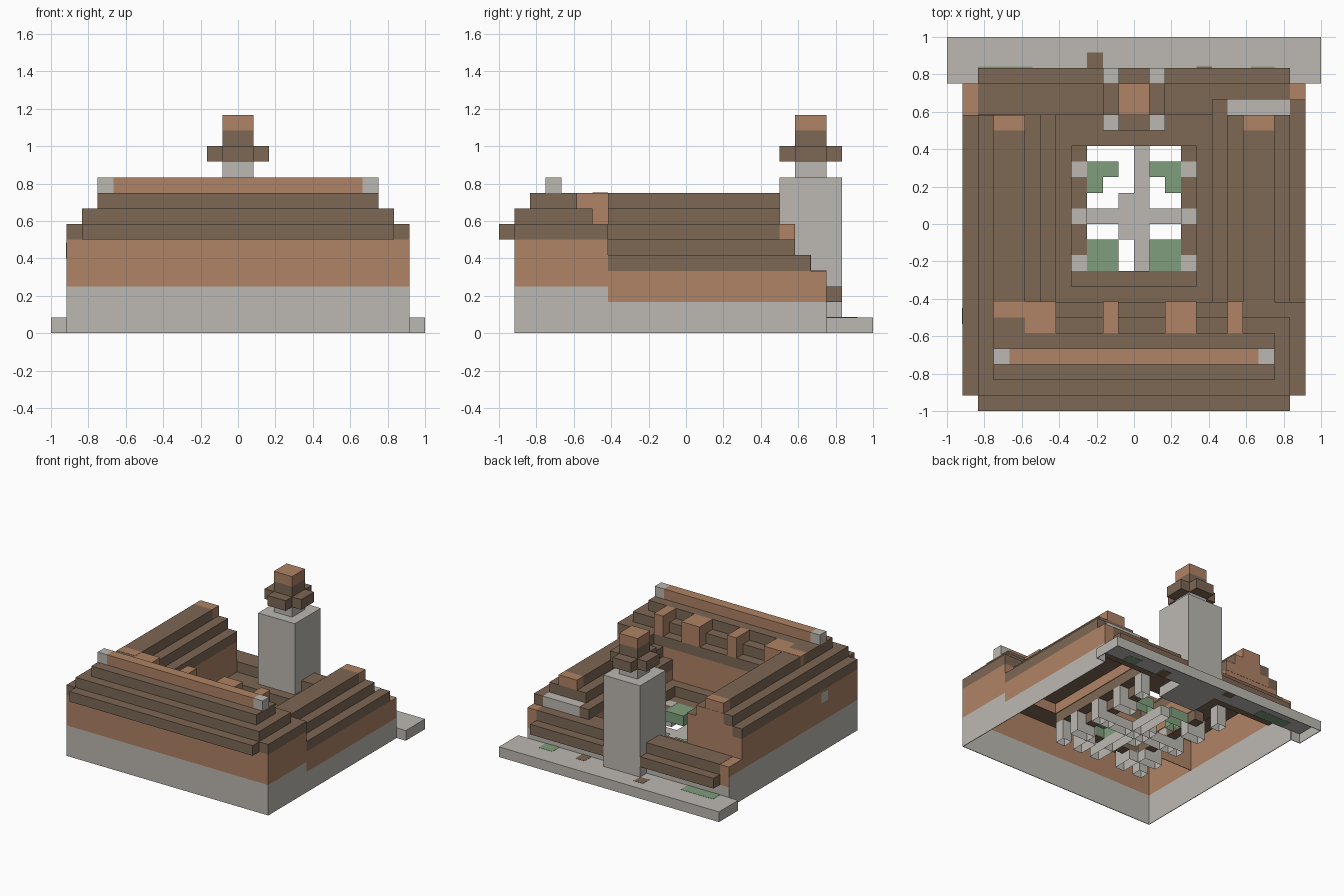
import bpy, bmesh

if "Cube" in bpy.data.objects:
    bpy.data.objects.remove(bpy.data.objects["Cube"])

U = 1 / 12  # one block


def lin(c):
    return tuple(((v + 0.055) / 1.055) ** 2.4 if v > 0.04 else v / 12.92 for v in c) + (1,)


def material(name, rgb):
    m = bpy.data.materials.new(name)
    m.diffuse_color = lin(rgb)
    m.use_nodes = True
    m.node_tree.nodes["Principled BSDF"].inputs["Base Color"].default_value = m.diffuse_color
    return m


GREY = material("pale_stone", (0.74, 0.725, 0.70))
CLAY = material("clay_wall", (0.685, 0.515, 0.395))
BROWN = material("brown_tile", (0.49, 0.405, 0.33))
GREEN = material("grass_green", (0.50, 0.62, 0.49))


def blocks(name, mat, boxes, open_bottom=False):
    """One object from boxes given in block units as x0, x1, y0, y1, z0, z1."""
    bm = bmesh.new()
    for x0, x1, y0, y1, z0, z1 in boxes:
        geo = bmesh.ops.create_cube(bm, size=1)
        for v in geo["verts"]:
            v.co = ((x0 + (v.co.x + .5) * (x1 - x0)) * U,
                    (y0 + (v.co.y + .5) * (y1 - y0)) * U,
                    (z0 + (v.co.z + .5) * (z1 - z0)) * U)
    if open_bottom:
        bm.normal_update()
        bmesh.ops.delete(bm, geom=[f for f in bm.faces if f.normal.z < -.9], context='FACES_ONLY')
    me = bpy.data.meshes.new(name)
    bm.to_mesh(me)
    bm.free()
    me.materials.append(mat)
    ob = bpy.data.objects.new(name, me)
    bpy.context.collection.objects.link(ob)
    return ob


T = 0.06  # wall thickness in blocks
E = 0.02  # small offset so flush faces do not fight

# Outer walls: stone base with clay above
blocks("stone_base", GREY, [
    (-11, 11, -11, -11 + T, 0, 3),
    (-11, -11 + T, -11, 9, 0, 3),
    (11 - T, 11, -11, -5, 0, 3),
    (11 - T, 11, -5, 9, 0, 2),
    (-11, 11, 9 - T, 9, 1, 2)])
blocks("clay_walls", CLAY, [
    (-11, 11, -11, -11 + T, 3, 6),
    (-11, -11 + T, -11, 7, 3, 6),
    (11 - T, 11, -11, -5, 3, 6),
    (11 - T, 11, -5, 9, 2, 4),
    (-11, -5, 7 - T, 7, 4, 6),
    (-11, -10, 7, 9, 3, 4), (-11, -10, 9 - T, 9, 2, 3),
    (10, 11, 8, 9, 2, 4)])

# Walls facing the courtyard
blocks("courtyard_walls", CLAY, [
    (-5 - T, -5, -5, 7, 3, 6),
    (5, 5 + T, -5, 7, 3, 4),
    (-11, 11, -5 - T, -5, 3, 6)])

# Front range: stepped roof, ridge and dormers
blocks("front_roof", BROWN, [
    (-10, 10, -12, -11, 6, 7), (-11, 11, -11, -5, 6, 7),
    (-10, 10, -11, -6, 7, 8), (-9, 9, -10, -7, 8, 9)])
blocks("front_ridge", CLAY, [(-8, 8, -9, -8, 9, 10)])
blocks("ridge_ends", GREY, [(s - .5, s + .5, -9, -8, 9, 10) for s in (-8.5, 8.5)])
blocks("dormers", CLAY, [
    (a, b, -7, -5 + E, 7, 9) for a, b in ((-7, -5), (-2, -1), (2, 4), (6, 7))])


# Side wings: three roof steps each, the left one two blocks higher
def wing(name, side, z, ends):
    def span(a, b):
        return (a, b) if side > 0 else (-b, -a)
    blocks(name + "_roof", BROWN, [
        (*span(5 + i, 11 - i), -5 - i, ends[i], z + i, z + i + 1) for i in range(3)])
    blocks(name + "_gable", CLAY, [(*span(7, 9), 6, 7, z + 2, z + 3)])


wing("left_wing", -1, 6, (7, 7, 6))
wing("right_wing", 1, 4, (8, 7, 6))
blocks("left_gable_face", CLAY, [
    (-9, -6, 7, 7 + E, 6, 8), (-10, -5, 7, 7 + E, 6, 7)])
blocks("left_ridge_start", CLAY, [(-9, -7, -6, -5, 8, 9 + E)])
blocks("right_parapet", GREY, [(6, 10, 7, 8 + E, 4, 5 + E)])

# Back gallery and the low roof around the court
blocks("back_gallery_roof", BROWN, [
    (-10, 10, 7, 10, 2, 3), (-10, 10, 7, 9 + E, 3, 4 + E)])
blocks("court_roof", BROWN, [
    (-5, 5, 5, 7, 2, 3), (-5, 5, -5, -4, 2, 3),
    (-5, -4, -4, 5, 2, 3), (4, 5, -4, 5, 2, 3),
    (-4, -3, -4, 5, 1, 2), (3, 4, -4, 5, 1, 2), (-3, 3, -4, -3, 1, 2)])

# Court columns, crossing paths and lawns
blocks("court_columns", GREY, [
    (*sorted((s * 3, s * 5)), y, y + 1, 0, 2 + E)
    for s in (-1, 1) for y in (-3, 0, 3)], True)
blocks("corner_columns", GREY, [
    (x, x + 1, y, y + 1, 0, 2) for x in (-5, 4) for y in (-5, 6)], True)
blocks("front_columns", GREY, [
    (x, x + 1, -5, -3, 0, 2 - E) for x in (-3, 0, 2)], True)
blocks("court_paths", GREY, [
    (0, 1, -3, 5, 0, 1), (-4, 4, 0, 1, 0, 1), (-1, 0, -1, 2, 0, 1)], True)
lawn = []
for s in (-1, 1):
    for a, b, y0, y1 in ((1, 3, -3, -1), (1, 3, 3, 4), (2, 3, 2, 3)):
        lawn.append((*sorted((s * a, s * b)), y0, y1, 1, 2))
blocks("lawns", GREEN, lawn, True)

# Tower with neck, cross-shaped cap and top
blocks("tower", GREY, [(-2, 2, 6, 10 + E, 1, 10), (-1, 1, 7, 9, 10, 11)])
blocks("tower_cap", BROWN, [
    (-2, 2, 7, 9, 11, 12), (-1, 1, 6, 10, 11, 12), (-1, 1, 7, 9, 12, 13)])
blocks("tower_top", CLAY, [(-1, 1, 7, 9, 13, 14)])

# Back terrace: a thin shell, open underneath
blocks("back_terrace", GREY, [
    (-12, 12, 9, 12, 1 - T, 1), (-12, 12, 12 - T, 12, 0, 1 - T),
    (-12, -12 + T, 9, 12, 0, 1 - T), (12 - T, 12, 9, 12, 0, 1 - T),
    (-12, -11, 9, 9 + T, 0, 1 - T), (11, 12, 9, 9 + T, 0, 1 - T)])

# Ground patches under the eaves, doorstep and side plaque
P0, P1 = 1 - T - E, 1 + E
blocks("terrace_grass", GREEN, [
    (-10, -6.5, 9, 10.1, P0, P1), (7.5, 9, 9, 10.1, P0, P1)])
blocks("terrace_soil", BROWN, [(-3, -2, 10, 11, P0, P1), (4, 5, 9, 10.1, P0, P1)])
blocks("side_plaque", GREY, [(-11.02, -11, -6.4, -5.4, 4.8, 5.8)])
